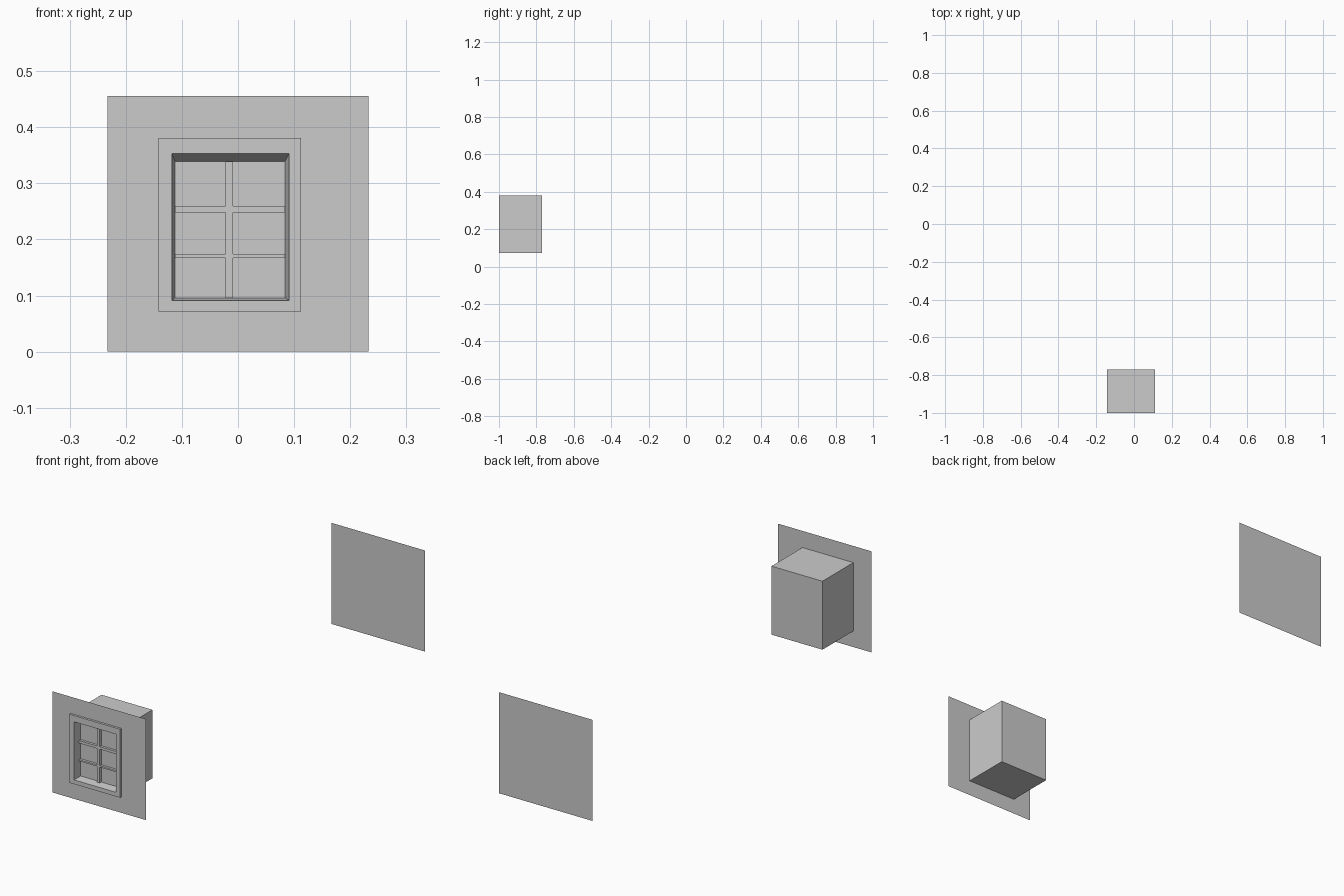
import bpy, bmesh

if "Cube" in bpy.data.objects:
    bpy.data.objects.remove(bpy.data.objects["Cube"])


def rect(bm, x0, x1, z0, z1, y):
    return [bm.verts.new((x, y, z)) for x, z in ((x0, z0), (x1, z0), (x1, z1), (x0, z1))]


def bridge(bm, a, b):
    for i in range(4):
        j = (i + 1) % 4
        bm.faces.new((a[i], a[j], b[j], b[i]))


def finish(name, bm):
    me = bpy.data.meshes.new(name)
    bm.to_mesh(me)
    bm.free()
    ob = bpy.data.objects.new(name, me)
    bpy.context.collection.objects.link(ob)
    return ob


def bar(name, x0, x1, z0, z1, y0, y1):
    bm = bmesh.new()
    a, b = rect(bm, x0, x1, z0, z1, y0), rect(bm, x0, x1, z0, z1, y1)
    bm.faces.new(a)
    bridge(bm, b, a)
    return finish(name, bm)


W, H = 0.233, 0.456
WALL, FRONT, MUNTIN, PANE, BACK = -0.99, -1.0, -0.973, -0.962, -0.77
OUTER = (-0.142, 0.112, 0.072, 0.381)
OPENING = (-0.118, 0.091, 0.091, 0.353)
GLASS = (-0.112, 0.084, 0.096, 0.339)

# front wall with the window opening
bm = bmesh.new()
bridge(bm, rect(bm, -W, W, 0, H, WALL), rect(bm, *OUTER, WALL))
finish("front_wall", bm)

# window box: rear shell, raised frame, splayed reveal and panes
bm = bmesh.new()
rings = [rect(bm, *r, y) for r, y in
         ((OUTER, BACK), (OUTER, FRONT), (OPENING, FRONT), (GLASS, PANE))]
for a, b in zip(rings, rings[1:]):
    bridge(bm, a, b)
bm.faces.new(rings[0][::-1])
bm.faces.new(rings[-1])
finish("window_box", bm)

# glazing bars
bar("vertical_bar", -0.022, -0.009, GLASS[2], GLASS[3], MUNTIN, PANE)
for z0, z1 in ((0.167, 0.174), (0.248, 0.260)):
    for x0, x1 in ((GLASS[0], -0.022), (-0.009, GLASS[1])):
        bar("horizontal_bar", x0, x1, z0, z1, MUNTIN, PANE)

# plain rear wall
bm = bmesh.new()
bm.faces.new(rect(bm, -W, W, 0, H, 1.0))
finish("rear_wall", bm)
